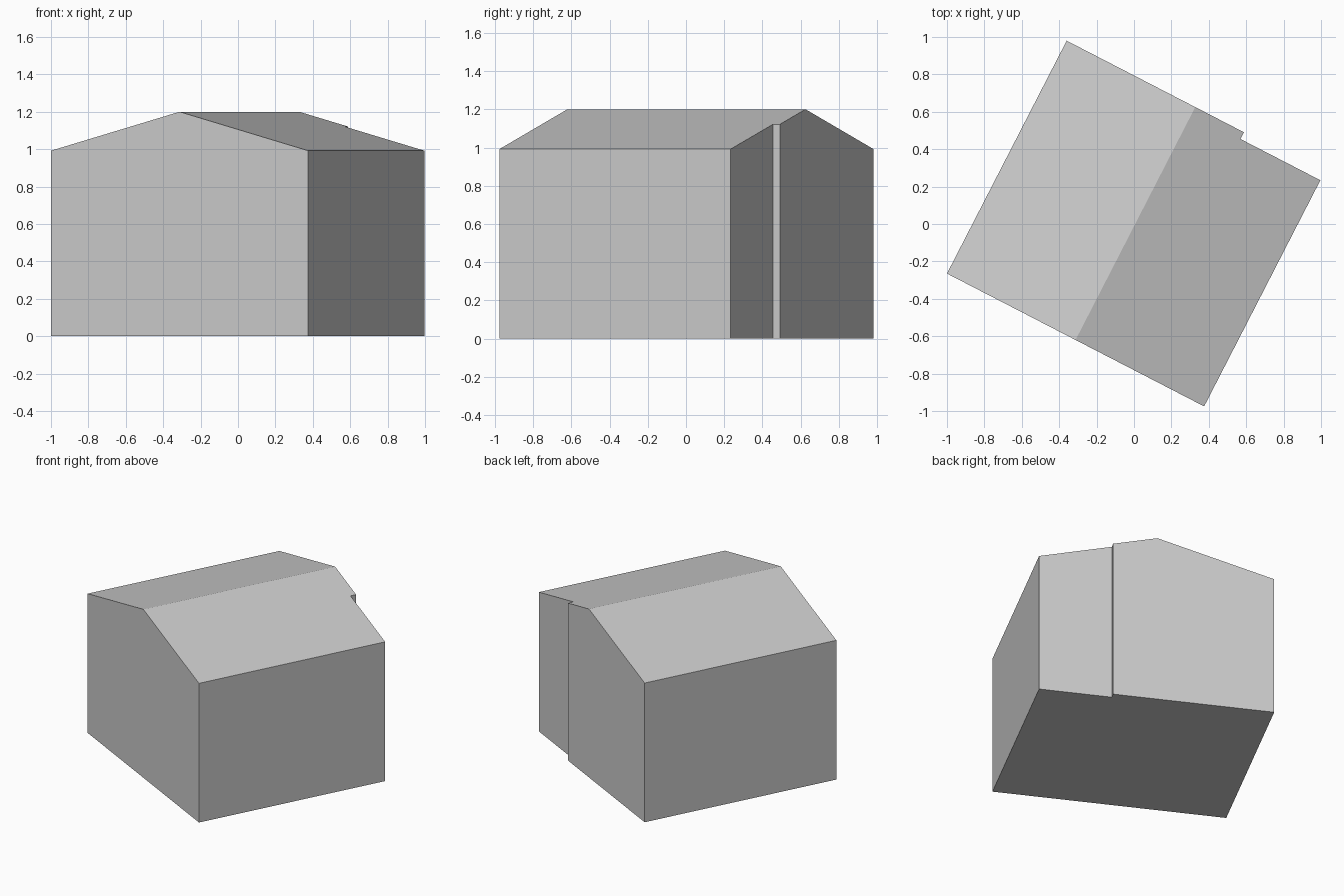
import bpy
import bmesh
from mathutils import Vector

cube = bpy.data.objects.get("Cube")
if cube:
    bpy.data.objects.remove(cube, do_unlink=True)

# Single plain grey for the whole building
grey = bpy.data.materials.new("light grey")
grey.use_nodes = True
colour = (0.6, 0.6, 0.6, 1)
grey.diffuse_color = colour
grey.node_tree.nodes["Principled BSDF"].inputs["Base Color"].default_value = colour

# Turned footprint: front left corner, front edge and side directions
EAVE, RIDGE = 0.992, 1.2
corner = Vector((-1.0, -0.265, 0))
across = Vector((1.375, -0.71, 0))
depth = Vector((0.64, 1.245, 0))
STEP_AT = 0.689     # share of the width where the rear wall steps in
SHORT = 0.971       # share of the depth beyond the step


def roof_height(u):
    return RIDGE - (RIDGE - EAVE) * abs(u - 0.5) * 2


bm = bmesh.new()


def vert(u, v, top):
    p = corner + across * u + depth * v
    p.z = roof_height(u) if top else 0
    return bm.verts.new(p)


# Outline stations, counter-clockwise from the front corner
outline = [(0, 0), (0.5, 0), (STEP_AT, 0), (1, 0), (1, SHORT),
           (STEP_AT, SHORT), (STEP_AT, 1), (0.5, 1), (0, 1)]
low = [vert(u, v, False) for u, v in outline]
high = [vert(u, v, True) for u, v in outline]

# Walls
for i in range(len(outline)):
    j = (i + 1) % len(outline)
    bm.faces.new((low[i], low[j], high[j], high[i]))
# Floor and the two roof slopes, stepped at the rear
bm.faces.new(low[::-1])
bm.faces.new([high[i] for i in (0, 1, 7, 8)])
bm.faces.new([high[i] for i in (1, 2, 5, 6, 7)])
bm.faces.new([high[i] for i in (2, 3, 4, 5)])

# Merge the flat neighbouring panels into clean walls and slopes
bmesh.ops.recalc_face_normals(bm, faces=bm.faces)
bmesh.ops.dissolve_limit(bm, angle_limit=0.01, verts=bm.verts, edges=bm.edges)

mesh = bpy.data.meshes.new("gabled_building")
bm.to_mesh(mesh)
bm.free()
mesh.materials.append(grey)
building = bpy.data.objects.new("gabled_building", mesh)
bpy.context.collection.objects.link(building)
